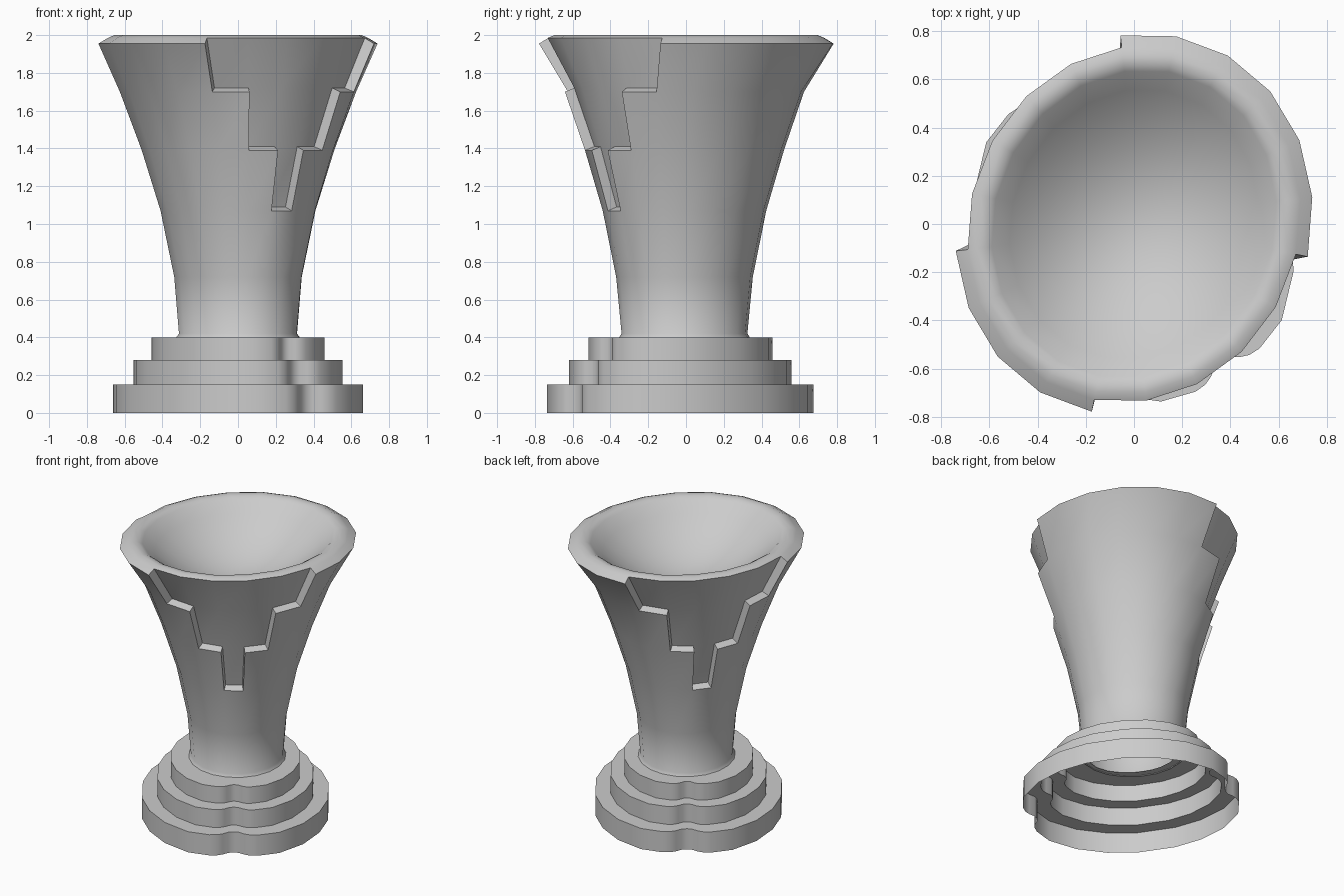
import bpy, bmesh
from math import sin, cos, radians, sqrt

if "Cube" in bpy.data.objects:
    bpy.data.objects.remove(bpy.data.objects["Cube"])

SIDES = 20


def ellipse_point(a, b, tilt, t, cy, z):
    x, y, k = a * cos(t), b * sin(t), radians(tilt)
    return (x * cos(k) - y * sin(k), cy + x * sin(k) + y * cos(k), z)


def finish(name, bm):
    bmesh.ops.remove_doubles(bm, verts=bm.verts, dist=0.0005)
    bmesh.ops.recalc_face_normals(bm, faces=bm.faces)
    mesh = bpy.data.meshes.new(name)
    bm.to_mesh(mesh)
    bm.free()
    ob = bpy.data.objects.new(name, mesh)
    bpy.context.collection.objects.link(ob)
    bpy.ops.object.select_all(action='DESELECT')
    ob.select_set(True)
    bpy.context.view_layer.objects.active = ob
    bpy.ops.object.shade_smooth_by_angle(angle=radians(42))
    return ob


def add_face(bm, pts):
    bm.faces.new([bm.verts.new(p) for p in pts])


# Cup: flared 20-sided body with stepped recesses on two sides
# each row: height, long radius, short radius, tilt, start angle
ROWS = [(z, a, b, -60, -225) for z, a, b in
        [(0.395, .357, .325), (0.42, .342, .306), (0.72, .372, .33),
         (1.07, .443, .403), (1.39, .535, .505), (1.70, .638, .625)]]
ROWS.append((1.955, 0.80, 0.73, 67, 11.3))
HALF_WIDTH = {3: 0, 4: 1, 5: 2}     # recess half-width in facets per row
CENTRES = (3, 12)
last = len(ROWS) - 1


def body_point(i, row, deep):
    z, a, b, tilt, start = ROWS[row]
    t = radians(start + 2 * (row < last) + 360 / SIDES * (i % SIDES))
    lift = 0.03 if row == last else 0.02
    cy = 0 if row == last else -0.008
    return ellipse_point(a - 0.05 * deep, b - 0.05 * deep, tilt, t, cy, z + lift * deep)


def bowl_point(i, scale, inset, z):
    t = radians(11.3 + 360 / SIDES * (i % SIDES))
    return ellipse_point(0.80 * scale - inset, 0.73 * scale - inset, 67, t, 0, z)


def is_deep(i, row):
    return row in HALF_WIDTH and any(
        abs(i % SIDES - c) <= HALF_WIDTH[row] for c in CENTRES)


bm = bmesh.new()
for row in range(last):
    for i in range(SIDES):
        d = is_deep(i, row)
        add_face(bm, [body_point(i, row, d), body_point(i + 1, row, d),
                      body_point(i + 1, row + 1, d), body_point(i, row + 1, d)])
        # side walls and ledges of the recess
        if d != is_deep(i + 1, row):
            add_face(bm, [body_point(i + 1, row, 0), body_point(i + 1, row, 1),
                          body_point(i + 1, row + 1, 1), body_point(i + 1, row + 1, 0)])
        if row + 1 < last and d != is_deep(i, row + 1):
            add_face(bm, [body_point(i, row + 1, 0), body_point(i + 1, row + 1, 0),
                          body_point(i + 1, row + 1, 1), body_point(i, row + 1, 1)])
        # outer band of the rim
        if row + 1 == last and not d:
            add_face(bm, [body_point(i, last, 0), body_point(i + 1, last, 0),
                          body_point(i + 1, last, 1), body_point(i, last, 1)])

# rim crest and shallow rounded bowl inside
inner = [(1, 0.05, 1.985), (1, 0.085, 2.0), (1, 0.125, 1.995), (1, 0.15, 1.98)]
for k in range(1, 9):
    rho = 1 - k / 8
    inner.append((rho, 0.15 * rho, 1.98 - 0.30 * (1 - rho * rho)))
for lo, hi in zip(inner, inner[1:]):
    for i in range(SIDES):
        quad = [bowl_point(i, *lo), bowl_point(i + 1, *lo)]
        if hi[0] > 0:
            quad += [bowl_point(i + 1, *hi), bowl_point(i, *hi)]
        else:
            quad.append(bowl_point(0, *hi))
        add_face(bm, quad)
finish("cup", bm)

# Base: three hollow tiers with a rounded notch at two opposite ends
NOTCH = [(0, .865), (3, .875), (6, .915), (9, .945), (13, .965), (25, .995)]
half = NOTCH + [(d, 1) for d in (42, 60, 78, 102, 120, 138)]
half += [(180 - d, f) for d, f in reversed(NOTCH[1:])]
outline = half + [(d + 180, f) for d, f in half]


def base_point(deg, factor, scale, z):
    a = radians(deg)
    r = factor * scale / sqrt((cos(a) / 0.746) ** 2 + (sin(a) / 0.622) ** 2)
    k = a + radians(-56)
    return (r * cos(k), -0.03 + r * sin(k), z)


bm = bmesh.new()
TIERS = [(1, 0), (1, .15), (.835, .15), (.835, .28), (.69, .28), (.69, .4), (.42, .4)]
loops = [[bm.verts.new(base_point(d, f, s, z)) for d, f in outline] for s, z in TIERS]
n = len(outline)
for lo, hi in zip(loops, loops[1:]):
    for i in range(n):
        j = (i + 1) % n
        bm.faces.new((lo[i], lo[j], hi[j], hi[i]))
finish("stepped_base", bm)
